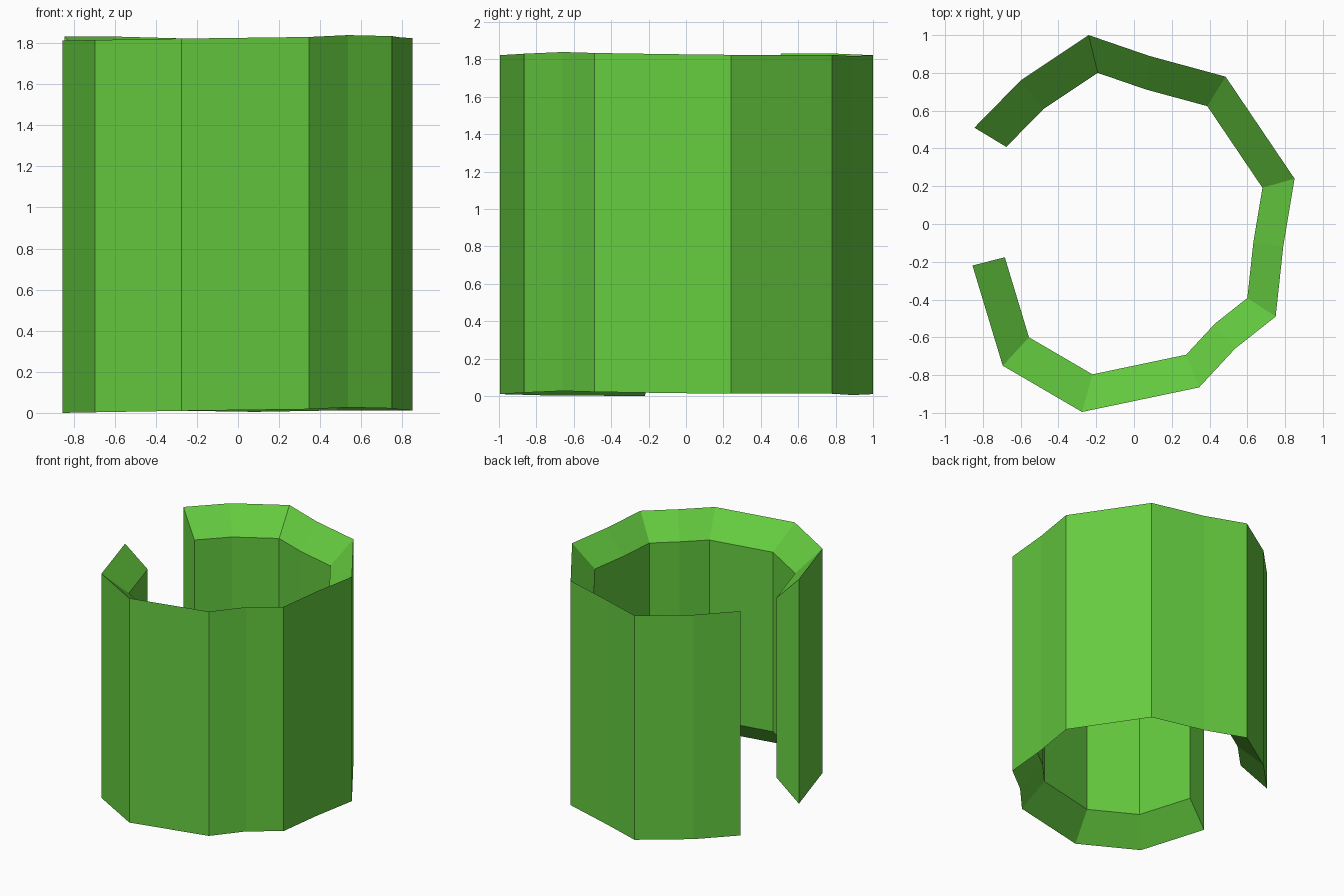
import bpy, bmesh

if "Cube" in bpy.data.objects:
    bpy.data.objects.remove(bpy.data.objects["Cube"])

# Outer outline of the open ring: x, y, height offset of the lower edge
OUTLINE = [
    (-0.845, 0.51, 0.02), (-0.60, 0.76, 0.02), (-0.24, 1.0, 0.01),
    (0.08, 0.89, 0.005), (0.485, 0.78, 0.012), (0.85, 0.24, 0.012),
    (0.79, -0.12, 0.016), (0.75, -0.49, 0.022), (0.535, -0.66, 0.027),
    (0.345, -0.865, 0.018), (-0.275, -0.995, 0.01), (-0.695, -0.75, 0.003),
    (-0.855, -0.22, 0.0),
]
HEIGHT = 1.812
MID_Z = 0.92
INNER = 0.8     # the inner wall is the outer wall scaled about its centre

bm = bmesh.new()


def section(x, y, z):
    """Wall cross-section: outer bottom, outer top, inner top, inner bottom."""
    corners = [(1, z), (1, z + HEIGHT), (INNER, z + HEIGHT), (INNER, z)]
    return [bm.verts.new((x * s, y * s, MID_Z + (h - MID_Z) * s))
            for s, h in corners]


# Wall swept along the outline, with its sloping rims
rings = [section(*p) for p in OUTLINE]
for a, b in zip(rings, rings[1:]):
    for i in range(4):
        j = (i + 1) % 4
        bm.faces.new((a[i], a[j], b[j], b[i]))

# End caps at the gap
bm.faces.new(rings[0])
bm.faces.new(rings[-1])
bmesh.ops.recalc_face_normals(bm, faces=bm.faces)

mesh = bpy.data.meshes.new("open_ring_wall")
bm.to_mesh(mesh)
bm.free()
wall = bpy.data.objects.new("open_ring_wall", mesh)
bpy.context.collection.objects.link(wall)

# Green surface
green = bpy.data.materials.new("green")
green.diffuse_color = (0.13, 0.60, 0.05, 1)
green.use_nodes = True
green.node_tree.nodes["Principled BSDF"].inputs["Base Color"].default_value = green.diffuse_color
mesh.materials.append(green)
